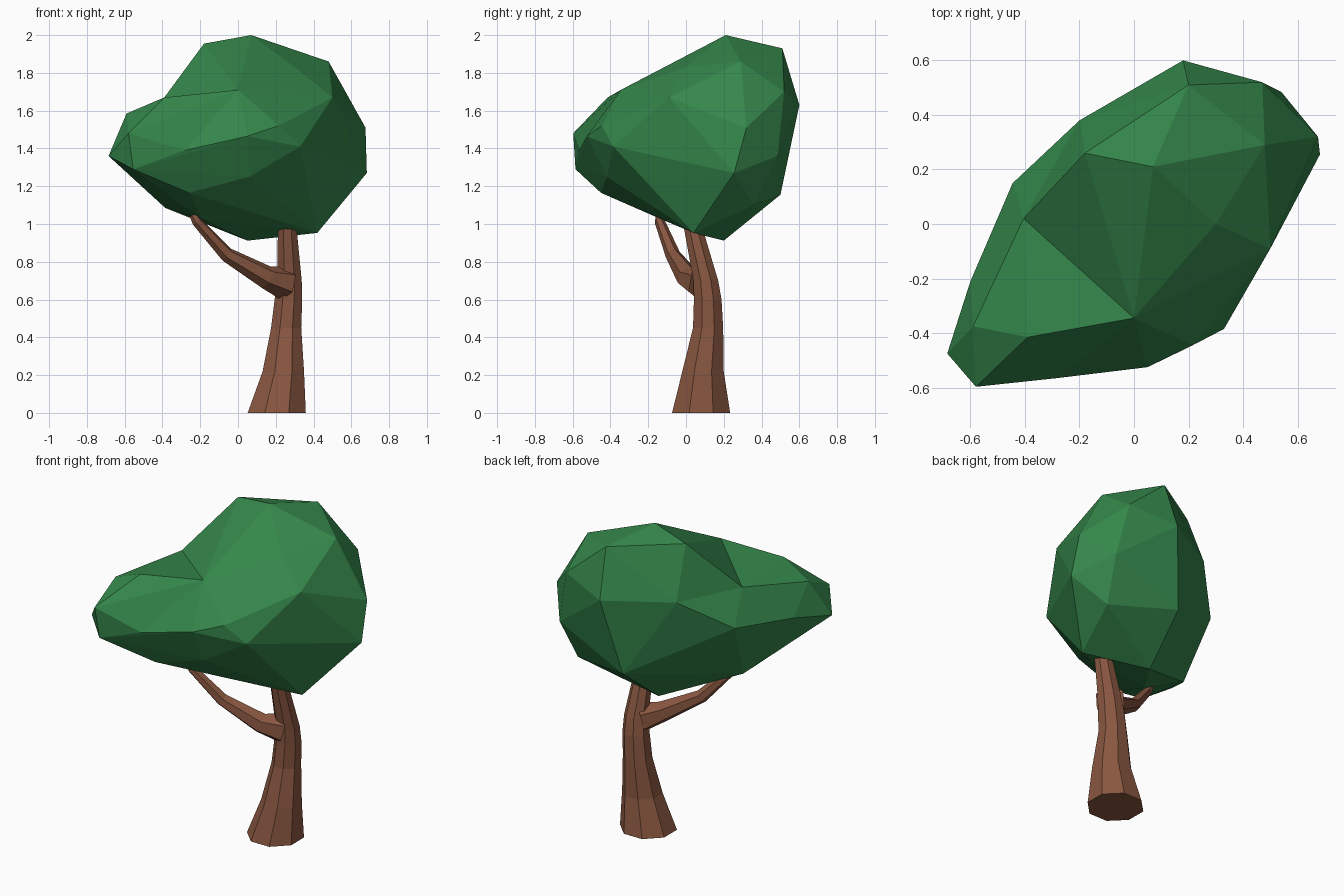
import bpy, bmesh, math
from mathutils import Vector

if "Cube" in bpy.data.objects:
    bpy.data.objects.remove(bpy.data.objects["Cube"])


def finish(bm, name, color):
    bmesh.ops.recalc_face_normals(bm, faces=bm.faces[:])
    me = bpy.data.meshes.new(name)
    bm.to_mesh(me)
    bm.free()
    mat = bpy.data.materials.new(name + "_color")
    mat.diffuse_color = color
    mat.use_nodes = True
    mat.node_tree.nodes["Principled BSDF"].inputs["Base Color"].default_value = mat.diffuse_color
    me.materials.append(mat)
    ob = bpy.data.objects.new(name, me)
    bpy.context.collection.objects.link(ob)
    return ob


def tube(name, path, sides, color, horizontal):
    """Faceted tapering tube; path holds (x, y, z, radius)."""
    bm = bmesh.new()
    pts = [Vector(p[:3]) for p in path]
    rings = []
    for i, p in enumerate(pts):
        t = pts[min(i + 1, len(pts) - 1)] - pts[max(i - 1, 0)]
        side = Vector((1, 0, 0)) if horizontal else t.cross(Vector((0, 0, 1))).normalized()
        up = Vector((0, 1, 0)) if horizontal else side.cross(t).normalized()
        ring = []
        for k in range(sides):
            a = 2 * math.pi * (k + 0.5) / sides
            ring.append(bm.verts.new(p + path[i][3] * 1.04 * (side * math.cos(a) + up * math.sin(a))))
        rings.append(ring)
    for r0, r1 in zip(rings, rings[1:]):
        for k in range(sides):
            j = (k + 1) % sides
            bm.faces.new((r0[k], r0[j], r1[j], r1[k]))
    bm.faces.new(rings[0][::-1])
    bm.faces.new(rings[-1])
    return finish(bm, name, color)


BROWN = (0.25, 0.095, 0.052, 1)
GREEN = (0.035, 0.24, 0.07, 1)

# Trunk and side branch
tube("trunk", [(.205, .08, 0, .16), (.24, .09, .22, .114), (.255, .117, .45, .083),
               (.267, .115, .6, .076), (.272, .105, .7, .068), (.262, .045, .95, .053),
               (.258, .03, 1.02, .05)], 8, BROWN, True)
tube("branch", [(.25, .085, .685, .088), (.15, .01, .718, .06), (-.06, -.07, .838, .038),
                (-.22, -.14, 1.015, .026), (-.235, -.14, 1.05, .022)], 6, BROWN, False)

# Crown: characteristic corner points; the first two form the inner crease
crown = [Vector(p) for p in (
    (-.405, .02, 1.65), (.0, -.345, 1.71),
    (.07, .21, 2.0), (-.18, .26, 1.955), (.2, .51, 1.93), (.48, .29, 1.86), (.3, 0, 1.83),
    (-.39, -.415, 1.67), (-.59, -.375, 1.585), (-.685, -.475, 1.36), (-.58, -.597, 1.48),
    (-.555, -.585, 1.29), (-.28, -.565, 1.39), (.05, -.525, 1.465), (.215, -.445, 1.52),
    (.33, -.385, 1.41), (.5, -.09, 1.67), (.675, .32, 1.51), (.682, .255, 1.27),
    (.47, .52, 1.7), (.54, .485, 1.36), (.18, .6, 1.63), (-.2, .38, 1.635),
    (-.445, .15, 1.45), (-.6, -.21, 1.42), (.09, .5, 1.155), (.05, .2, .912),
    (.42, .04, .953), (-.385, -.02, 1.085), (-.26, -.45, 1.165), (.06, -.42, 1.25),
    (.385, -.17, 1.2), (.5, .36, 1.1), (-.19, -.13, 1.025))]
centre = Vector((0.03, 0, 1.4))

# Connect the corners by hulling their directions, then move them into place
bm = bmesh.new()
layer = bm.verts.layers.int.new("corner")
for i, p in enumerate(crown):
    v = bm.verts.new((p - centre).normalized())
    v[layer] = i
bmesh.ops.convex_hull(bm, input=bm.verts[:])
bmesh.ops.triangulate(bm, faces=bm.faces[:])
bmesh.ops.recalc_face_normals(bm, faces=bm.faces[:])
for v in bm.verts:
    v.co = crown[v[layer]]
bm.normal_update()

# Turn dented edges outward, apart from those at the crease
for step in range(100):
    turned = False
    for e in bm.edges:
        if len(e.link_faces) != 2 or min(v[layer] for v in e.verts) < 2:
            continue
        a, b = e.verts
        f, g = e.link_faces
        c = next(v for v in f.verts if v not in e.verts)
        d = next(v for v in g.verts if v not in e.verts)
        if f.normal.dot(d.co - f.verts[0].co) < 1e-4 or bm.edges.get((c, d)):
            continue
        n = (c.co - centre).cross(d.co - centre)
        if n.dot(a.co - centre) * n.dot(b.co - centre) >= -1e-9:
            continue
        if bmesh.utils.edge_rotate(e, True):
            bm.normal_update()
            turned = True
            break
    if not turned:
        break
finish(bm, "crown", GREEN)
